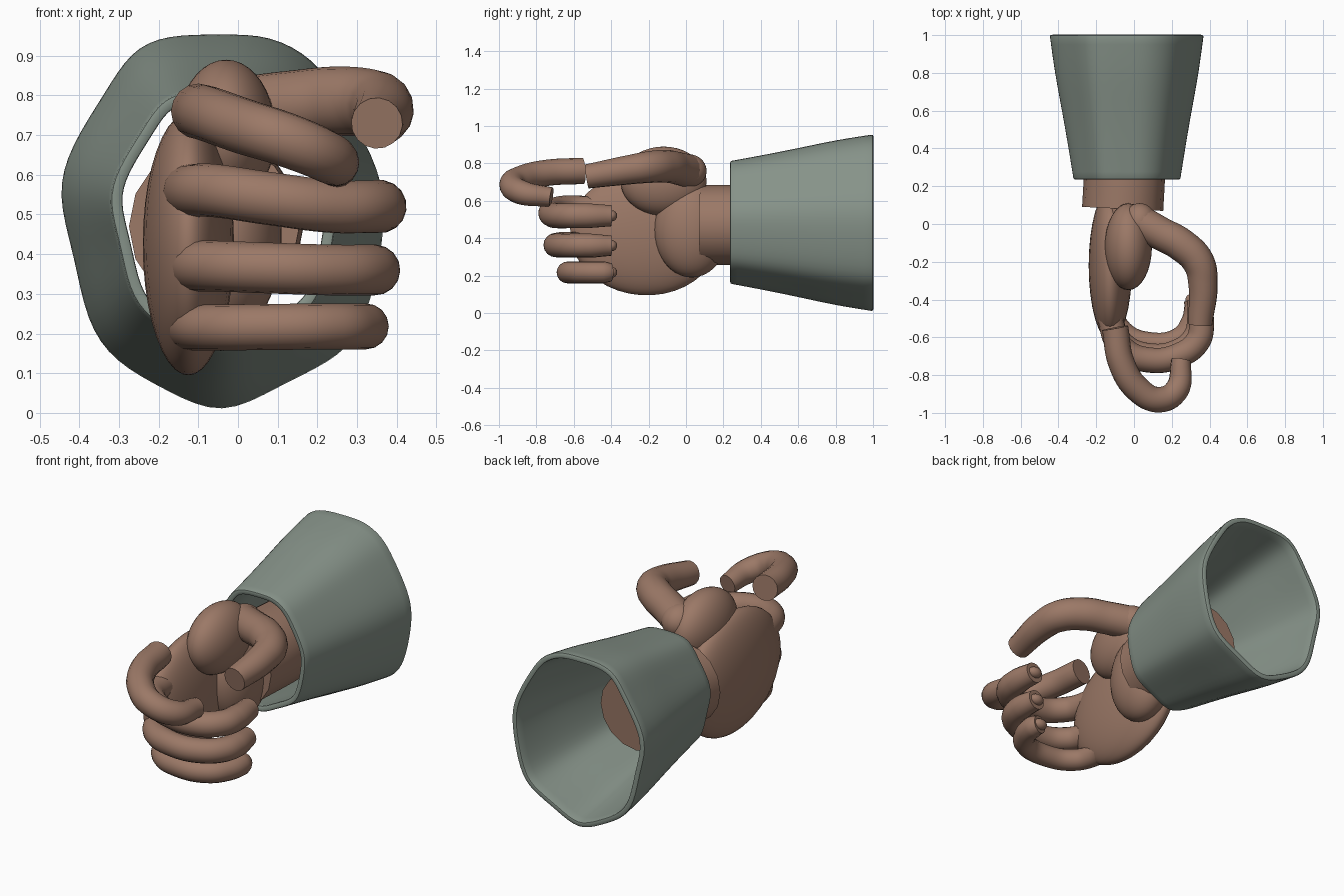
import bpy
import bmesh
from math import radians

cube = bpy.data.objects.get("Cube")
if cube:
    bpy.data.objects.remove(cube)


def material(name, colour):
    mat = bpy.data.materials.new(name)
    mat.use_nodes = True
    mat.diffuse_color = (*colour, 1)
    mat.node_tree.nodes["Principled BSDF"].inputs["Base Color"].default_value = (*colour, 1)
    return mat


skin = material("warm brown skin", (0.33, 0.19, 0.135))
cloth = material("grey green cloth", (0.24, 0.29, 0.25))


def finish(obj, mat):
    """Turn curves and modifiers into mesh, colour it and smooth it."""
    bpy.ops.object.select_all(action="DESELECT")
    obj.select_set(True)
    bpy.context.view_layer.objects.active = obj
    bpy.ops.object.convert(target="MESH")
    obj = bpy.context.object
    obj.data.materials.clear()
    obj.data.materials.append(mat)
    bpy.ops.object.shade_smooth_by_angle(angle=radians(40))
    return obj


def ellipsoid(name, centre, radii, tilt=(0, 0, 0)):
    bpy.ops.mesh.primitive_uv_sphere_add(segments=32, ring_count=20, radius=1, location=centre,
                                         rotation=[radians(a) for a in tilt])
    obj = bpy.context.object
    obj.name = name
    obj.scale = radii
    return finish(obj, skin)


def tube(name, points):
    """Round tube through (x, y, z, radius) points with flat ends."""
    curve = bpy.data.curves.new(name, "CURVE")
    curve.dimensions = "3D"
    curve.bevel_depth = 1
    curve.bevel_resolution = 6
    curve.resolution_u = 8
    curve.use_fill_caps = True
    spline = curve.splines.new("BEZIER")
    spline.bezier_points.add(len(points) - 1)
    for p, (x, y, z, r) in zip(spline.bezier_points, points):
        p.co = (x, y, z)
        p.radius = r
        p.handle_left_type = p.handle_right_type = "AUTO"
    obj = bpy.data.objects.new(name, curve)
    bpy.context.collection.objects.link(obj)
    return finish(obj, skin)


# Palm masses and wrist
ellipsoid("palm", (-0.125, -0.22, 0.425), (0.115, 0.4, 0.33), (-4, 0, 0))
ellipsoid("thumb_mound", (-0.03, -0.12, 0.705), (0.125, 0.23, 0.185))
ellipsoid("palm_heel", (-0.03, 0.03, 0.445), (0.14, 0.2, 0.255))
tube("wrist", [(-0.06, 0.08, 0.47, 0.215), (-0.05, 0.28, 0.47, 0.215), (-0.05, 0.52, 0.46, 0.21)])

# Thumb, bent forward with a flat tip
ellipsoid("thumb_base", (0.03, 0.01, 0.76), (0.09, 0.1, 0.09))
tube("thumb", [(0.03, 0.01, 0.76, 0.09), (0.14, -0.05, 0.775, 0.088), (0.25, -0.11, 0.785, 0.088),
               (0.34, -0.2, 0.78, 0.085), (0.365, -0.31, 0.765, 0.078), (0.35, -0.53, 0.73, 0.065)])

# Index finger, hooked over the front
tube("index_finger", [(-0.1, -0.55, 0.76, 0.07), (-0.065, -0.74, 0.75, 0.07),
                      (0.02, -0.875, 0.72, 0.07), (0.13, -0.93, 0.685, 0.068),
                      (0.225, -0.88, 0.645, 0.065), (0.25, -0.72, 0.62, 0.052)])

# Three lower fingers share one curl: base height, tip height, front y, reach x, radius
for name, base, tip, front, reach, r in (
        ("middle_finger", 0.56, 0.52, -0.72, 0.358, 0.067),
        ("ring_finger", 0.37, 0.36, -0.695, 0.345, 0.064),
        ("little_finger", 0.215, 0.218, -0.63, 0.322, 0.058)):
    mid = (base + tip) / 2
    end = -0.4
    tube(name, [(-0.11, -0.3, base, r), (-0.115, front + 0.17, base, r), (-0.06, front + 0.06, base, r),
                (0.08, front, mid, r), (0.24, front + 0.025, tip, r),
                (reach - 0.02, front + 0.1, tip, r), (reach, front + 0.19, tip, r),
                (reach - 0.01, end, tip, r * 0.85)])
    ellipsoid(name + "_tip", (reach - 0.01, end, tip), (0.04, 0.032, 0.03))

# Flared sleeve lofted from one wavy outline, clockwise from the top (x, z)
outline = [(-0.04, 0.95), (0.08, 0.95), (0.19, 0.89), (0.25, 0.8), (0.32, 0.68), (0.375, 0.55),
           (0.355, 0.38), (0.31, 0.2), (0.23, 0.13), (0.1, 0.07), (-0.04, -0.01), (-0.18, 0.06),
           (-0.31, 0.13), (-0.38, 0.23), (-0.41, 0.4), (-0.455, 0.55), (-0.42, 0.67),
           (-0.335, 0.8), (-0.27, 0.91), (-0.18, 0.95)]
cx, cz = -0.035, 0.49
bm = bmesh.new()
rings = []
for y, s in ((0.235, 0.7), (0.4, 0.765), (0.6, 0.85), (0.8, 0.945), (1.0, 1.01)):
    rings.append([bm.verts.new((cx + (x - cx) * s, y, cz + (z - cz) * s)) for x, z in outline])
for a, b in zip(rings, rings[1:]):
    for i in range(len(a)):
        j = (i + 1) % len(a)
        bm.faces.new((a[i], a[j], b[j], b[i]))
mesh = bpy.data.meshes.new("sleeve")
bm.to_mesh(mesh)
bm.free()
sleeve = bpy.data.objects.new("sleeve", mesh)
bpy.context.collection.objects.link(sleeve)
sub = sleeve.modifiers.new("smooth", "SUBSURF")
sub.levels = sub.render_levels = 2
wall = sleeve.modifiers.new("wall", "SOLIDIFY")
wall.thickness = 0.03
wall.offset = -1
rim = sleeve.modifiers.new("soft_rim", "BEVEL")
rim.width = 0.008
rim.segments = 2
rim.limit_method = "ANGLE"
rim.angle_limit = radians(50)
finish(sleeve, cloth)
